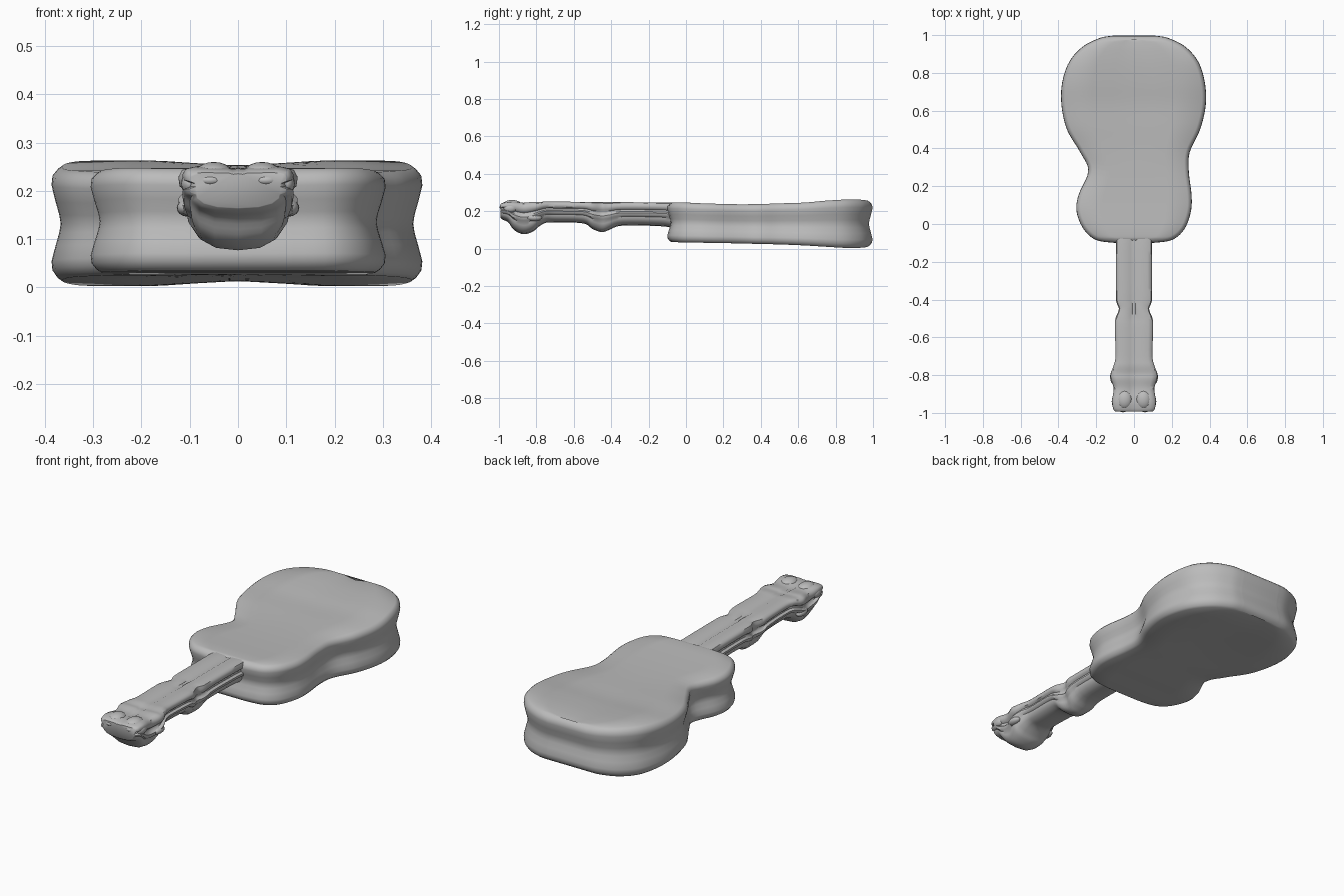
import bpy, bmesh, math
from mathutils import Vector

if "Cube" in bpy.data.objects:
    bpy.data.objects.remove(bpy.data.objects["Cube"])

grey = bpy.data.materials.new("plain grey")
grey.use_nodes = True
grey.diffuse_color = (0.5, 0.5, 0.5, 1)
grey.node_tree.nodes["Principled BSDF"].inputs["Base Color"].default_value = (0.5, 0.5, 0.5, 1)


def spline(points, steps):
    """Catmull-Rom through tuples of any length."""
    pts = [Vector(p) for p in points]
    pts = [pts[0]] + pts + [pts[-1]]
    out = []
    for a, b, c, d in zip(pts, pts[1:], pts[2:], pts[3:]):
        for k in range(steps):
            t = k / steps
            out.append(b + (c - a) * t / 2 + (2 * a - 5 * b + 4 * c - d) * t * t / 2
                       + (3 * b - a - 3 * c + d) * t ** 3 / 2)
    return out + [pts[-1]]


def finish(name, bm, angle=40):
    bmesh.ops.recalc_face_normals(bm, faces=bm.faces)
    mesh = bpy.data.meshes.new(name)
    bm.to_mesh(mesh)
    bm.free()
    ob = bpy.data.objects.new(name, mesh)
    bpy.context.collection.objects.link(ob)
    mesh.materials.append(grey)
    bpy.ops.object.select_all(action="DESELECT")
    ob.select_set(True)
    bpy.context.view_layer.objects.active = ob
    bpy.ops.object.shade_smooth_by_angle(angle=math.radians(angle))
    return ob


def bridge(bm, a, b, closed=True):
    for i in range(len(a) if closed else len(a) - 1):
        j = (i + 1) % len(a)
        bm.faces.new((a[i], a[j], b[j], b[i]))


# Body: y, left-hand edge, right-hand edge, back height, front height
stations = spline([
    (-0.10, -0.10, 0.10, 0.035, 0.245), (-0.085, -0.20, 0.20, 0.035, 0.247),
    (-0.03, -0.265, 0.265, 0.033, 0.247), (0.06, -0.303, 0.30, 0.032, 0.243),
    (0.15, -0.295, 0.305, 0.03, 0.24), (0.28, -0.242, 0.29, 0.028, 0.237),
    (0.38, -0.285, 0.295, 0.025, 0.238), (0.50, -0.355, 0.35, 0.022, 0.242),
    (0.63, -0.384, 0.38, 0.017, 0.246), (0.75, -0.38, 0.375, 0.01, 0.256),
    (0.86, -0.342, 0.34, 0.004, 0.262), (0.94, -0.27, 0.27, 0.004, 0.262),
    (0.985, -0.18, 0.18, 0.008, 0.258), (0.997, -0.11, 0.11, 0.012, 0.254)], 5)
n = len(stations)
outline = [(s[2], s[0], s[3], s[4]) for s in stations]
outline += [(s[1], s[0], s[3], s[4]) for s in reversed(stations)]

# Side wall: fraction of height, inset
wall = [(0.0, 0.022), (0.03, 0.012), (0.09, 0.002), (0.17, 0.0), (0.3, 0.008),
        (0.42, 0.016), (0.5, 0.019), (0.58, 0.016), (0.7, 0.008), (0.84, 0.0),
        (0.92, 0.002), (0.97, 0.012), (1.0, 0.022)]
bm = bmesh.new()
rings = []
for f, inset in wall:
    ring = []
    for i, (x, y, lo, hi) in enumerate(outline):
        p, q = outline[i - 1], outline[(i + 1) % len(outline)]
        d = Vector((q[0] - p[0], q[1] - p[1])).normalized()
        ring.append(bm.verts.new((x - d.y * inset, y + d.x * inset, lo + (hi - lo) * f)))
    rings.append(ring)
for a, b in zip(rings, rings[1:]):
    bridge(bm, a, b)

# Front and back panels, with a shallow hollow along the centre line
for ring, sign in ((rings[0], 1), (rings[-1], -1)):
    rows = []
    for i in range(n):
        r, l = ring[i], ring[-1 - i]
        depth = 0.012 * max(0, (r.co.y - 0.3) / 0.7)
        row = [r]
        for t in (0.2, 0.35, 0.5, 0.65, 0.8):
            p = r.co.lerp(l.co, t)
            p.z += sign * depth * max(0, 1 - abs(t - 0.5) / 0.3)
            row.append(bm.verts.new(p))
        rows.append(row + [l])
    for a, b in zip(rows, rows[1:]):
        bridge(bm, a, b, False)
finish("body", bm)

# Neck and head: y, half width, back height, front height
neck = spline([
    (-0.07, 0.097, 0.11, 0.245), (-0.14, 0.096, 0.12, 0.247),
    (-0.34, 0.095, 0.123, 0.248), (-0.41, 0.094, 0.10, 0.248),
    (-0.45, 0.08, 0.088, 0.249), (-0.50, 0.098, 0.105, 0.249),
    (-0.55, 0.101, 0.135, 0.25), (-0.70, 0.098, 0.14, 0.251),
    (-0.75, 0.108, 0.138, 0.252), (-0.79, 0.122, 0.115, 0.248),
    (-0.82, 0.122, 0.09, 0.25), (-0.87, 0.108, 0.077, 0.245),
    (-0.92, 0.114, 0.10, 0.25), (-0.95, 0.115, 0.14, 0.25),
    (-0.98, 0.11, 0.155, 0.245), (-0.993, 0.10, 0.165, 0.238)], 4)
# Half section: fraction of width, fraction of height, with grooved sides
section = [(0.0, 0.97), (0.1, 0.95), (0.2, 0.99), (0.75, 1.0), (0.94, 0.96), (1.0, 0.86),
           (0.98, 0.74), (0.87, 0.68), (0.88, 0.6), (1.0, 0.54), (0.97, 0.43),
           (0.86, 0.38), (0.84, 0.28), (0.7, 0.13), (0.42, 0.03), (0.0, 0.0)]
loop = section + [(-u, v) for u, v in reversed(section[1:-1])]
bm = bmesh.new()
rings = [[bm.verts.new((u * w, y, lo + (hi - lo) * v)) for u, v in loop]
         for y, w, lo, hi in neck]
for a, b in zip(rings, rings[1:]):
    bridge(bm, a, b)
bm.faces.new(rings[0])
bm.faces.new(rings[-1])
finish("neck_and_head", bm, 50)


def lump(name, centre, size):
    bm = bmesh.new()
    bmesh.ops.create_uvsphere(bm, u_segments=16, v_segments=10, radius=1)
    for v in bm.verts:
        v.co = Vector([c + s * k for c, s, k in zip(centre, size, v.co)])
    finish(name, bm, 60)


# Tuning pegs and rounded lumps on the head
for side, s in (("left", 1), ("right", -1)):
    lump(f"{side}_inner_peg", (s * 0.105, -0.81, 0.165), (0.022, 0.04, 0.018))
    lump(f"{side}_outer_peg", (s * 0.10, -0.94, 0.215), (0.018, 0.035, 0.022))
    lump(f"{side}_end_knob", (s * 0.058, -0.975, 0.222), (0.028, 0.022, 0.013))
    lump(f"{side}_head_swell", (s * 0.05, -0.93, 0.235), (0.04, 0.05, 0.025))
